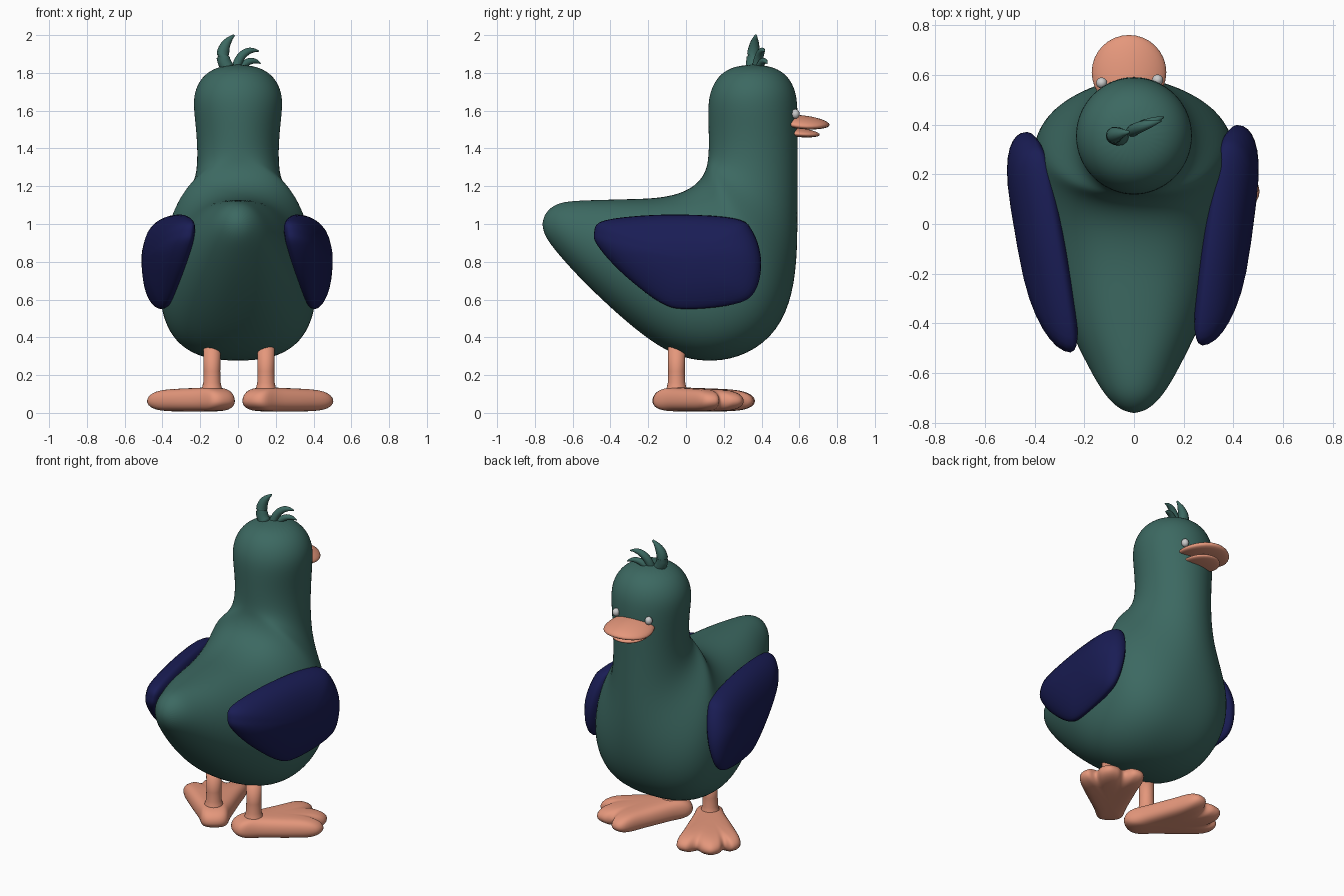
import bpy, bmesh, math
from mathutils import Vector

if "Cube" in bpy.data.objects:
    bpy.data.objects.remove(bpy.data.objects["Cube"])


def material(name, rgb):
    m = bpy.data.materials.new(name)
    m.diffuse_color = (*rgb, 1)
    m.use_nodes = True
    m.node_tree.nodes["Principled BSDF"].inputs["Base Color"].default_value = m.diffuse_color
    return m


TEAL = material("teal", (0.045, 0.14, 0.12))
NAVY = material("navy", (0.010, 0.012, 0.09))
ORANGE = material("orange", (0.78, 0.31, 0.20))


def loft(name, rings, start, end, mat, subsurf=0):
    """Skin closed rings of equal length and close both ends with a pole."""
    bm = bmesh.new()
    vr = [[bm.verts.new(p) for p in r] for r in rings]
    n = len(vr[0])
    for a, b in zip(vr, vr[1:]):
        for i in range(n):
            bm.faces.new((a[i], a[(i + 1) % n], b[(i + 1) % n], b[i]))
    for ring, pole in ((vr[0], start), (vr[-1], end)):
        v = bm.verts.new(pole)
        for i in range(n):
            bm.faces.new((ring[i], ring[(i + 1) % n], v))
    bmesh.ops.recalc_face_normals(bm, faces=bm.faces)
    for f in bm.faces:
        f.smooth = True
    me = bpy.data.meshes.new(name)
    bm.to_mesh(me)
    bm.free()
    ob = bpy.data.objects.new(name, me)
    bpy.context.collection.objects.link(ob)
    if mat:
        me.materials.append(mat)
    if subsurf:
        ob.modifiers.new("smooth", 'SUBSURF').levels = subsurf
        ob.modifiers["smooth"].render_levels = subsurf
    return ob


def smooth_outline(pts, steps=5):
    """Closed Catmull-Rom curve through 2D points."""
    out, n = [], len(pts)
    p = [Vector(q) for q in pts]
    for i in range(n):
        a, b, c, d = p[i - 1], p[i], p[(i + 1) % n], p[(i + 2) % n]
        for k in range(steps):
            t = k / steps
            out.append(0.5 * (2 * b + (c - a) * t + (2 * a - 5 * b + 4 * c - d) * t * t
                              + (3 * b - a - 3 * c + d) * t ** 3))
    return out


def pillow(name, pts, centre, low, high, power, place, mat):
    """Inflate a flat outline on both sides; place(u, v, h) maps to 3D."""
    c, line = Vector(centre), smooth_outline(pts)
    rings = []
    for k in range(-8, 9):
        a = math.radians(k * 10.8)
        h = math.sin(a) * (high if k > 0 else low)
        s = math.cos(a) ** power
        rings.append([place(*(c + (q - c) * s), h) for q in line])
    return loft(name, rings, place(*c, -low), place(*c, high), mat)


def ellipsoid(name, loc, radii, mat, droop=0):
    bm = bmesh.new()
    bmesh.ops.create_uvsphere(bm, u_segments=32, v_segments=16, radius=1)
    for v in bm.verts:
        x, y, z = (v.co[i] * radii[i] for i in range(3))
        v.co = (x, y, z - droop * x * x - 0.1 * y * bool(droop))
    for f in bm.faces:
        f.smooth = True
    me = bpy.data.meshes.new(name)
    bm.to_mesh(me)
    bm.free()
    if mat:
        me.materials.append(mat)
    ob = bpy.data.objects.new(name, me)
    ob.location = loc
    bpy.context.collection.objects.link(ob)
    return ob


# Body, neck and head: rings fan from tail to crown
# (back y, z, front y, z, half width, skew of widest point to the front)
PROFILE = [
    (-.745, 1.06, -.745, .93, .06, 0), (-.69, 1.11, -.685, .85, .12, 0),
    (-.60, 1.125, -.57, .72, .18, .05), (-.45, 1.13, -.40, .555, .26, .05),
    (-.30, 1.135, -.22, .40, .33, .1), (-.15, 1.14, -.06, .30, .385, .15),
    (-.03, 1.165, .10, .266, .412, .18), (.05, 1.21, .28, .285, .418, .18),
    (.09, 1.26, .455, .39, .41, .18), (.11, 1.31, .555, .57, .38, .1),
    (.115, 1.35, .59, .80, .295, .08), (.12, 1.40, .592, 1.04, .218, 0),
    (.118, 1.51, .592, 1.36, .214, 0), (.115, 1.62, .594, 1.60, .238, 0),
    (.125, 1.70, .585, 1.70, .234, 0), (.165, 1.78, .545, 1.78, .193, 0),
    (.235, 1.83, .475, 1.83, .12, 0)]
rings = []
for n, (y0, z0, y1, z1, w, k) in enumerate(PROFILE):
    ring = []
    fullness = .8 if 2 < n < 10 else 1
    for i in range(28):
        a = 2 * math.pi * i / 28
        s = math.sin(a)
        t = 0.5 + 0.5 * (-math.cos(a) + k * s * s)
        ring.append((w * math.copysign(abs(s) ** fullness, s),
                     y0 + (y1 - y0) * t, z0 + (z1 - z0) * t))
    rings.append(ring)
loft("body", rings, (0, -.763, 1.0), (0, .355, 1.847), TEAL, 2)

# Wings and feet, one per side
WING = [(-.49, .95), (-.43, 1.02), (-.1, 1.05), (.25, 1.03), (.35, .96), (.395, .8),
        (.36, .64), (.25, .575), (.0, .55), (-.14, .585), (-.33, .73), (-.46, .87)]
FOOT = [(-.135, 0), (-.11, -.07), (.0, -.10), (.2, -.16), (.34, -.20), (.39, -.15),
        (.37, -.085), (.415, -.05), (.44, 0), (.415, .05), (.365, .08), (.385, .13),
        (.33, .175), (.2, .15), (.0, .095), (-.11, .07)]
for side, tag, leg_x, degrees, taper, shift in (
        (-1, "left", -.138, 36, .17, -.025), (1, "right", .148, 40, .13, .003)):
    def wing_place(y, z, h):
        if h > 0:  # outer face rounds under towards the belly
            h *= 1 - .6 * min(1, max(0, (.86 - z) / .3)) ** 1.3
        return (side * (.362 + taper * y - .17 * (z - .8) + h), y + shift, z)

    pillow(tag + "_wing", WING, (.02, .81), .06, .128, .6, wing_place, NAVY)

    turn = math.radians(degrees)

    def foot_place(u, v, h):
        x = u * math.sin(turn) + v * math.cos(turn)
        y = u * math.cos(turn) - v * math.sin(turn)
        return (leg_x + side * x, -.045 + y, .062 + h * (1.05 - .5 * max(u, 0) * (h > 0)))

    pillow(tag + "_foot", FOOT, (.12, 0), .052, .07, .38, foot_place, ORANGE)

    # Leg flares slightly into the foot
    leg = [[(leg_x + r * math.cos(i * math.pi / 12), -.05 + r * math.sin(i * math.pi / 12), z)
            for i in range(24)]
           for r, z in ((.065, .10), (.052, .135), (.046, .16), (.044, .22), (.045, .36))]
    loft(tag + "_leg", leg, (leg_x, -.05, .10), (leg_x, -.05, .36), ORANGE)

# Bill and eyes, turned slightly to one side
ellipsoid("upper_bill", (-.02, .61, 1.54), (.15, .15, .036), ORANGE, 1.0)
ellipsoid("lower_bill", (-.018, .59, 1.485), (.105, .118, .024), ORANGE, .8)
for tag, x, y in (("left", -.13, .567), ("right", .095, .579)):
    ellipsoid(tag + "_eye", (x, y, 1.583), (.022, .022, .025), None)

# Curled crest feathers
CREST = [(.036, [(-.05, .35, 1.82), (-.10, .355, 1.88), (-.085, .36, 1.95), (-.02, .37, 2.0)]),
         (.024, [(-.01, .37, 1.82), (.0, .385, 1.89), (.05, .40, 1.935), (.11, .415, 1.915)]),
         (.020, [(.01, .385, 1.82), (.04, .40, 1.865), (.08, .415, 1.875), (.12, .43, 1.85)])]
for n, (r, pts) in enumerate(CREST, 1):
    fine = []
    for k in range(13):
        t = k / 12
        b = [(1 - t) ** 3, 3 * t * (1 - t) ** 2, 3 * t * t * (1 - t), t ** 3]
        fine.append(sum((Vector(p) * w for p, w in zip(pts, b)), Vector()))
    rings = []
    for k, p in enumerate(fine):
        d = fine[min(k + 1, 12)] - fine[max(k - 1, 0)]
        q = d.to_track_quat('Z', 'Y')
        s = r * max(.15, (1 - (k / 12) ** 3) ** .8)
        rings.append([p + q @ Vector((s * math.cos(i * math.pi / 6), s * math.sin(i * math.pi / 6), 0))
                      for i in range(12)])
    loft("crest_feather_%d" % n, rings, fine[0], fine[-1], TEAL)
